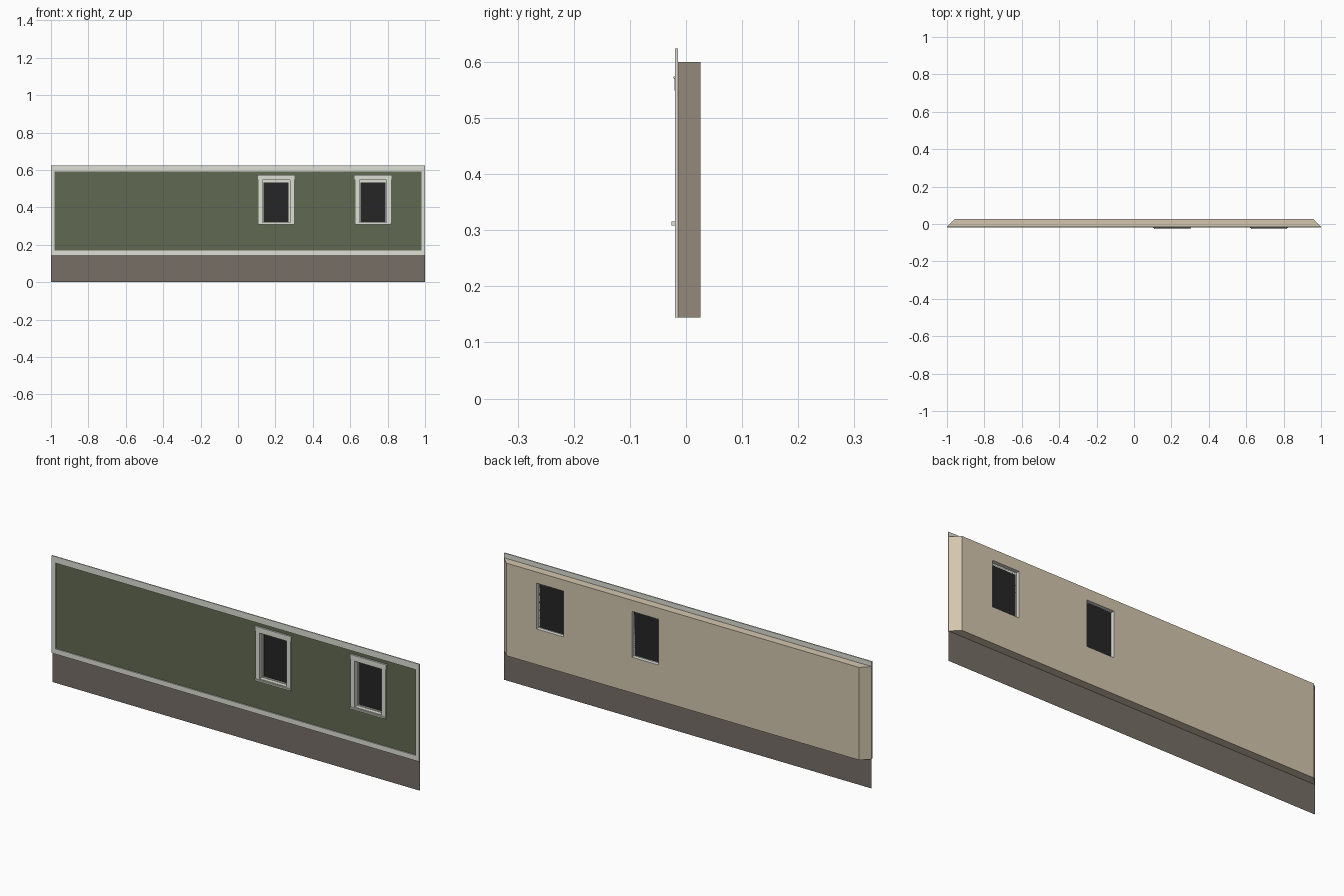
import bpy, bmesh

if "Cube" in bpy.data.objects:
    bpy.data.objects.remove(bpy.data.objects["Cube"])

FRONT, BACK, FACE = -0.0143, 0.0258, -0.0196   # wall front, wall back, trim front
WINDOWS = (0.204, 0.722)                       # window centres in x


def srgb(r, g, b):
    f = lambda c: c / 12.92 if c <= 0.04045 else ((c + 0.055) / 1.055) ** 2.4
    return (f(r / 255), f(g / 255), f(b / 255), 1)


def mat(name, *rgb):
    m = bpy.data.materials.new(name)
    m.diffuse_color = srgb(*rgb)
    m.use_nodes = True
    m.node_tree.nodes["Principled BSDF"].inputs["Base Color"].default_value = m.diffuse_color
    return m


GREEN = mat("green siding", 97, 105, 82)
TRIM = mat("pale trim", 222, 224, 214)
BASE = mat("brown foundation", 118, 110, 102)
TAN = mat("tan interior", 212, 198, 174)
DARK = mat("dark glass", 38, 38, 38)


def finish(name, bm, *mats):
    bmesh.ops.recalc_face_normals(bm, faces=bm.faces)
    me = bpy.data.meshes.new(name)
    bm.to_mesh(me)
    bm.free()
    ob = bpy.data.objects.new(name, me)
    bpy.context.collection.objects.link(ob)
    for m in mats:
        me.materials.append(m)
    return ob


def box(name, x0, x1, y0, y1, z0, z1, m):
    bm = bmesh.new()
    bmesh.ops.create_cube(bm, size=1)
    for v in bm.verts:
        v.co = (x1 if v.co.x > 0 else x0, y1 if v.co.y > 0 else y0, z1 if v.co.z > 0 else z0)
    return finish(name, bm, m)


def plane(name, x0, x1, y, z0, z1, m):
    bm = bmesh.new()
    bm.faces.new([bm.verts.new(c) for c in ((x0, y, z0), (x1, y, z0), (x1, y, z1), (x0, y, z1))])
    return finish(name, bm, m)


def frame(name, outer, inner, y0, y1, m):
    """Rectangular ring; outer and inner are (x0, x1, z0, z1)."""
    bm = bmesh.new()
    def ring(r, y):
        x0, x1, z0, z1 = r
        return [bm.verts.new(c) for c in ((x0, y, z0), (x1, y, z0), (x1, y, z1), (x0, y, z1))]
    loops = [ring(outer, y0), ring(inner, y0), ring(inner, y1), ring(outer, y1)]
    for a, b in zip(loops, loops[1:] + loops[:1]):
        for i in range(4):
            j = (i + 1) % 4
            bm.faces.new((a[i], a[j], b[j], b[i]))
    return finish(name, bm, m)


# wall slab with mitred ends; green on the front, tan elsewhere
bm = bmesh.new()
bmesh.ops.create_cube(bm, size=1)
for v in bm.verts:
    back = v.co.y > 0
    half = 0.96 if back else 1.0
    v.co = (half if v.co.x > 0 else -half, BACK if back else FRONT, 0.6 if v.co.z > 0 else 0.1444)
bm.normal_update()
for f in bm.faces:
    f.material_index = 0 if f.normal.y < -0.9 else 1
wall = finish("wall", bm, GREEN, TAN)

# window openings
for cx in WINDOWS:
    cut = box("opening_cutter", cx - 0.075, cx + 0.075, -0.1, 0.1, 0.318, 0.547, TAN)
    cut.hide_render = True
    cut.hide_set(True)
    mod = wall.modifiers.new("opening", 'BOOLEAN')
    mod.operation = 'DIFFERENCE'
    mod.solver = 'EXACT'
    mod.object = cut

# foundation sheet and wall border trim
plane("foundation", -1, 1, FRONT, 0, 0.1444, BASE)
frame("border_trim", (-1, 1, 0.1444, 0.624), (-0.98, 0.98, 0.17, 0.592), FACE, FRONT, TRIM)

# windows: lining, sash, glass, casing, head, cap and sill
for cx in WINDOWS:
    def rect(h, z0, z1):
        return (cx - h, cx + h, z0, z1)
    frame("window_lining", rect(0.075, 0.318, 0.547), rect(0.073, 0.320, 0.545), FRONT, BACK, TRIM)
    frame("window_sash", rect(0.073, 0.320, 0.545), rect(0.067, 0.323, 0.534), 0.000, 0.008, TRIM)
    plane("window_glass", cx - 0.073, cx + 0.073, 0.008, 0.320, 0.545, DARK)
    frame("window_casing", rect(0.095, 0.312, 0.570), rect(0.073, 0.320, 0.545), FACE, FRONT, TRIM)
    box("window_head", cx - 0.098, cx + 0.098, FACE - 0.001, FRONT, 0.549, 0.5704, TRIM)
    box("window_cap", cx - 0.102, cx + 0.102, -0.0225, FRONT, 0.5704, 0.574, TRIM)
    box("window_sill", cx - 0.097, cx + 0.097, -0.026, FRONT, 0.308, 0.3155, TRIM)
